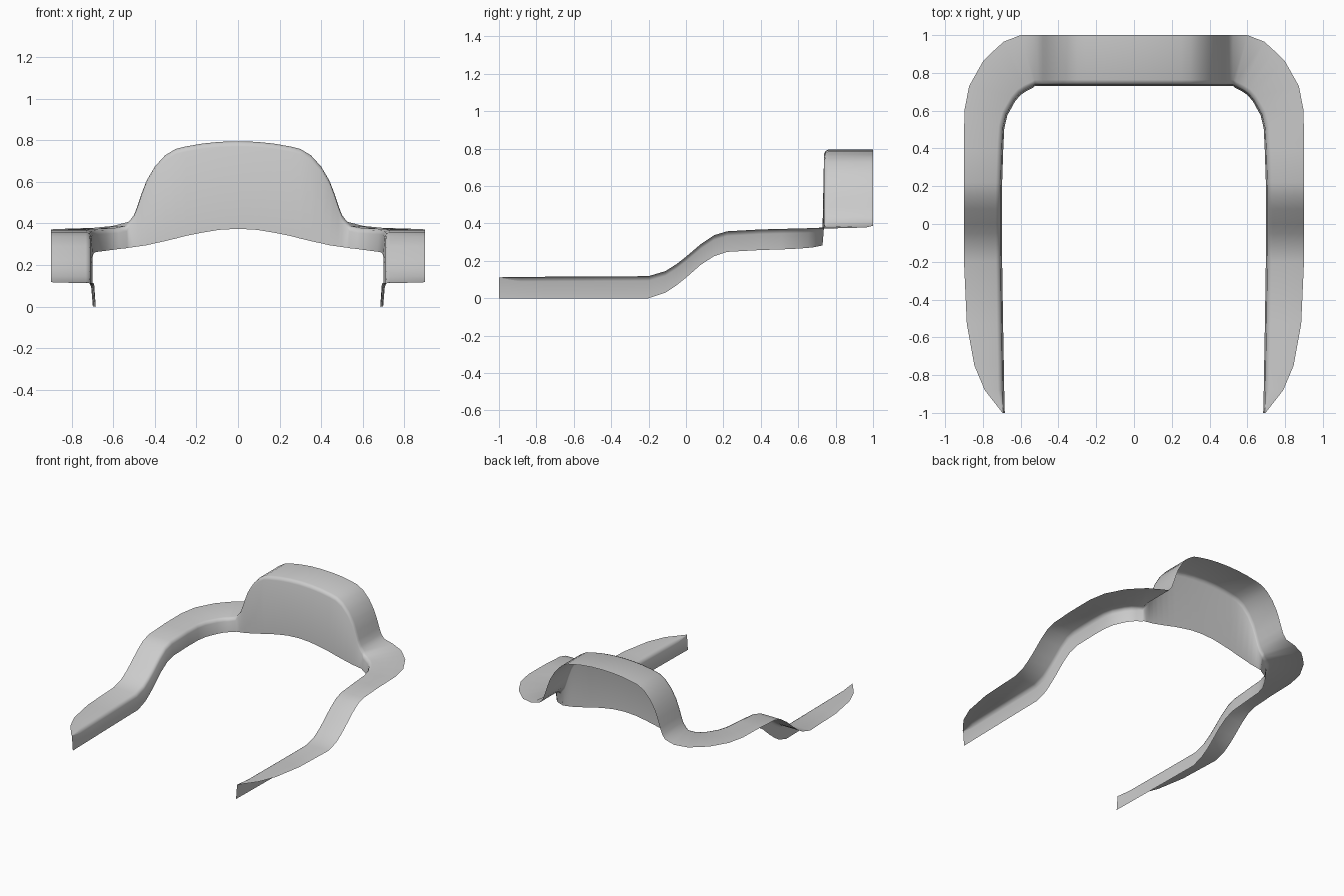
import bpy, bmesh
from mathutils import Vector

# Side arm stations: y, outer x, inner x, top z, bottom z
arm = [
    (-1.0, .696, .692, .112, 0), (-.88, .79, .695, .114, 0), (-.75, .845, .697, .115, 0),
    (-.53, .885, .701, .116, 0), (-.2, .9, .706, .118, 0), (-.11, .9, .707, .145, .03),
    (-.05, .9, .708, .183, .07), (0, .9, .708, .222, .11), (.08, .9, .708, .29, .18),
    (.15, .9, .708, .337, .225), (.22, .9, .706, .358, .248), (.4, .9, .7, .368, .258),
]
# Corner stations: outer x, outer y, inner x, inner y, top z, bottom z
corner = [
    (.898, .6, .694, .51, .371, .261), (.873, .73, .677, .58, .373, .264),
    (.8, .86, .635, .655, .375, .269), (.745, .915, .605, .69, .377, .273),
    (.69, .965, .575, .71, .379, .277), (.6, 1, .535, .73, .388, .281),
]
# Raised back arch stations: x, top z, bottom z
arch = [
    (.525, .408, .283), (.5, .44, .286), (.483, .485, .289), (.465, .54, .291),
    (.44, .605, .295), (.4, .673, .304), (.35, .728, .315), (.3, .758, .327),
    (.25, .77, .34), (.17, .784, .356), (.09, .792, .369), (0, .795, .374),
]

stations = [(xo, y, xi, y, zt, zb) for y, xo, xi, zt, zb in arm] + corner
stations += [(x, 1, x, .738, zt, zb) for x, zt, zb in arch]


def section(xo, yo, xi, yi, zt, zb):
    """Flat top strip, rounded inner edge, hanging inner flange."""
    outer, inner = Vector((xo, yo, 0)), Vector((xi, yi, 0))
    d = outer - inner
    r = min(.025, d.length * .5)
    d.normalize()
    up = Vector((0, 0, 1))
    return [outer + up * zt,
            inner + d * r + up * zt,
            inner + d * r * .29 + up * (zt - r * .29),
            inner + up * (zt - r),
            inner - d * .008 + up * zb]


# Sweep the half strip
bm = bmesh.new()
rows = [[bm.verts.new(p) for p in section(*s)] for s in stations]
for a, b in zip(rows, rows[1:]):
    for j in range(len(a) - 1):
        f = bm.faces.new((a[j], b[j], b[j + 1], a[j + 1]))
        f.smooth = True
mesh = bpy.data.meshes.new("curved_band")
bm.to_mesh(mesh)
bm.free()
band = bpy.data.objects.new("curved_band", mesh)
bpy.context.collection.objects.link(band)

# Mirror to the other side
mirror = band.modifiers.new("mirror", 'MIRROR')
mirror.use_clip = True
mirror.merge_threshold = .0005
